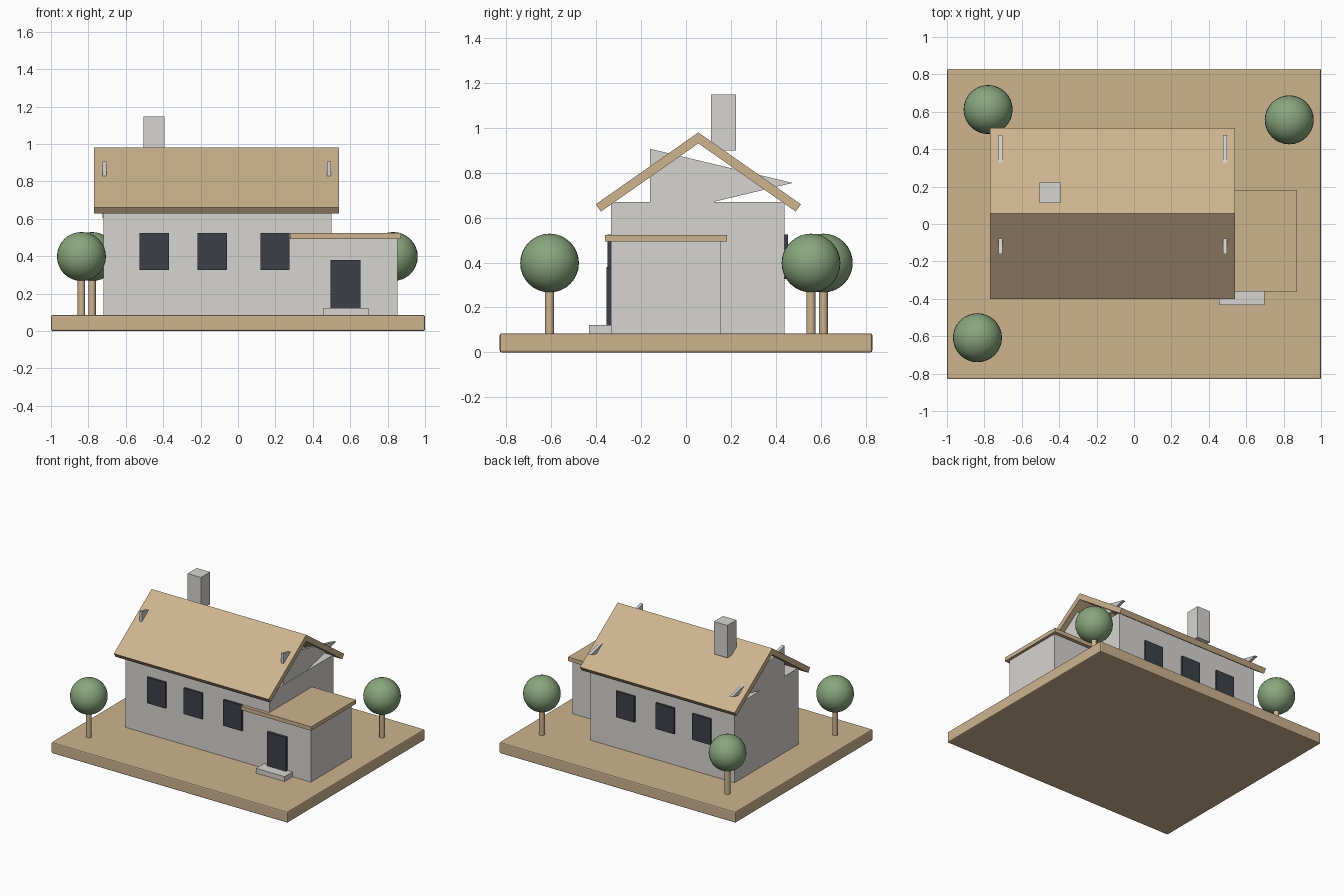
import bpy
import bmesh
import math

if "Cube" in bpy.data.objects:
    bpy.data.objects.remove(bpy.data.objects["Cube"], do_unlink=True)


def material(name, r, g, b):
    mat = bpy.data.materials.new(name)
    mat.use_nodes = True
    mat.diffuse_color = (r, g, b, 1)
    mat.node_tree.nodes["Principled BSDF"].inputs["Base Color"].default_value = (r, g, b, 1)
    return mat


TAN = material("tan wood", 0.61, 0.455, 0.275)
GREY = material("pale plaster", 0.67, 0.66, 0.635)
DARK = material("dark glass", 0.046, 0.053, 0.066)
GREEN = material("leaf green", 0.25, 0.38, 0.205)


def finish(name, bm, mat):
    bmesh.ops.recalc_face_normals(bm, faces=bm.faces[:])
    mesh = bpy.data.meshes.new(name)
    bm.to_mesh(mesh)
    bm.free()
    mesh.materials.append(mat)
    obj = bpy.data.objects.new(name, mesh)
    bpy.context.collection.objects.link(obj)
    return obj


def box(name, x, y, z, mat):
    """Box from (low, high) ranges on each axis."""
    bm = bmesh.new()
    bmesh.ops.create_cube(bm, size=1)
    for v in bm.verts:
        for axis, (low, high) in enumerate((x, y, z)):
            v.co[axis] = high if v.co[axis] > 0 else low
    return finish(name, bm, mat)


def prism(name, profile, x, mat):
    """Side profile of (y, z) points extruded along x."""
    bm = bmesh.new()
    face = bm.faces.new([bm.verts.new((x[0], py, pz)) for py, pz in profile])
    ext = bmesh.ops.extrude_face_region(bm, geom=[face])
    for item in ext["geom"]:
        if isinstance(item, bmesh.types.BMVert):
            item.co.x = x[1]
    return finish(name, bm, mat)


def smooth(obj):
    bpy.ops.object.select_all(action="DESELECT")
    obj.select_set(True)
    bpy.context.view_layer.objects.active = obj
    bpy.ops.object.shade_smooth_by_angle(angle=math.radians(40))


GROUND = 0.085
FRONT, BACK = -0.335, 0.44

# Ground slab with softened edges
base = box("ground_slab", (-1, 1), (-0.83, 0.83), (0, GROUND), TAN)
bevel = base.modifiers.new("soft_edges", "BEVEL")
bevel.width = 0.008
bevel.segments = 2

# Main house and side annex
box("house_walls", (-0.72, 0.5), (FRONT, BACK), (GROUND, 0.67), GREY)
box("annex_walls", (0.5, 0.852), (FRONT, 0.155), (GROUND, 0.493), GREY)
box("annex_roof", (0.277, 0.872), (-0.36, 0.182), (0.493, 0.523), TAN)
box("chimney", (-0.505, -0.392), (0.112, 0.222), (0.9, 1.148), GREY)

# Two sloping roof slabs meeting at the ridge
RIDGE_Y, RIDGE_Z, RUN, THICK = 0.055, 0.98, 0.457, 0.04
pitch = math.radians(35)
drop = RUN * math.tan(pitch)
inset_y, inset_z = THICK * math.sin(pitch), THICK * math.cos(pitch)
for side, label in ((-1, "front"), (1, "back")):
    eave_y, eave_z = RIDGE_Y + side * RUN, RIDGE_Z - drop
    prism(label + "_roof_slab",
          [(RIDGE_Y, RIDGE_Z), (eave_y, eave_z),
           (eave_y - side * inset_y, eave_z - inset_z),
           (RIDGE_Y - side * inset_y, RIDGE_Z - inset_z)],
          (-0.77, 0.54), TAN)

# Thin triangular gable panels, tipped towards the back
for label, x in (("right", -0.713), ("left", 0.487)):
    prism(label + "_gable_panel",
          [(-0.16, 0.907), (0.475, 0.755), (-0.16, 0.603)],
          (x - 0.011, x + 0.011), GREY)

# Windows on both long walls
for number, x in enumerate((-0.448, -0.138, 0.198), 1):
    for label, y in (("front", (FRONT - 0.015, FRONT)), ("back", (BACK, BACK + 0.015))):
        box(f"{label}_window_{number}", (x - 0.078, x + 0.078), y, (0.327, 0.525), DARK)

# Annex door and doorstep
box("front_door", (0.495, 0.655), (FRONT - 0.02, FRONT), (0.12, 0.38), DARK)
box("doorstep", (0.455, 0.697), (-0.432, FRONT), (GROUND, 0.122), GREY)

# Round trees
for number, (x, y) in enumerate(((-0.78, 0.612), (0.83, 0.557), (-0.837, -0.608)), 1):
    bm = bmesh.new()
    bmesh.ops.create_cone(bm, cap_ends=True, segments=12, radius1=0.02, radius2=0.02, depth=0.24)
    bmesh.ops.translate(bm, verts=bm.verts[:], vec=(x, y, GROUND + 0.12))
    smooth(finish(f"tree_trunk_{number}", bm, TAN))
    bm = bmesh.new()
    bmesh.ops.create_uvsphere(bm, u_segments=32, v_segments=16, radius=0.131)
    bmesh.ops.translate(bm, verts=bm.verts[:], vec=(x, y, 0.398))
    smooth(finish(f"tree_crown_{number}", bm, GREEN))
